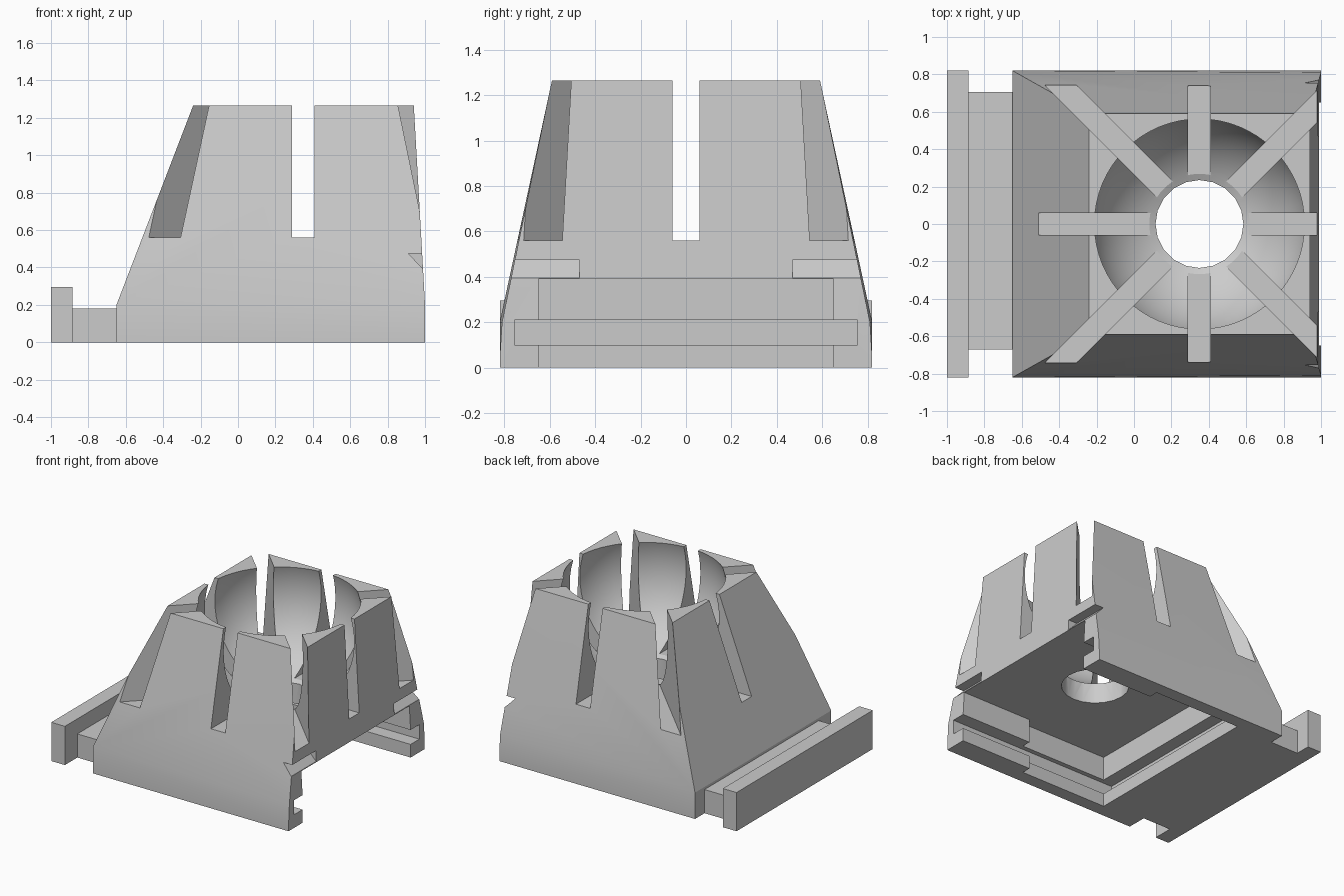
import bpy, bmesh, math
from mathutils import Matrix

cube = bpy.data.objects.get("Cube")
if cube:
    bpy.data.objects.remove(cube, do_unlink=True)

grey = bpy.data.materials.new("plain grey")
grey.use_nodes = True
COLOUR = (0.6, 0.6, 0.6, 1)
grey.diffuse_color = COLOUR
grey.node_tree.nodes["Principled BSDF"].inputs["Base Color"].default_value = COLOUR

CX = 0.35          # socket axis
TOP = 1.265


def add_object(name, bm):
    bmesh.ops.recalc_face_normals(bm, faces=bm.faces)
    mesh = bpy.data.meshes.new(name)
    bm.to_mesh(mesh)
    bm.free()
    mesh.materials.append(grey)
    obj = bpy.data.objects.new(name, mesh)
    bpy.context.collection.objects.link(obj)
    return obj


def hull(name, points):
    bm = bmesh.new()
    for p in points:
        bm.verts.new(p)
    bmesh.ops.convex_hull(bm, input=bm.verts)
    bmesh.ops.dissolve_limit(bm, angle_limit=0.002, verts=bm.verts, edges=bm.edges)
    return add_object(name, bm)


def box(name, x, y, z):
    return hull(name, [(a, b, c) for a in x for b in y for c in z])


def cut(target, cutter):
    mod = target.modifiers.new(cutter.name, 'BOOLEAN')
    mod.operation = 'DIFFERENCE'
    mod.solver = 'EXACT'
    mod.object = cutter
    bpy.context.view_layer.objects.active = target
    bpy.ops.object.modifier_apply(modifier=mod.name)
    bpy.data.objects.remove(cutter, do_unlink=True)


# Tapered housing
corners = []
for s in (-1, 1):
    corners += [(-0.65, s * 0.82, 0), (1, s * 0.82, 0),
                (-0.65, s * 0.82, 0.2), (1, s * 0.82, 0.04),
                (1, s * 0.81, 0.2),
                (-0.24, s * 0.59, TOP), (0.94, s * 0.59, TOP)]
housing = hull("housing", corners)

# Ball socket and drain hole
bm = bmesh.new()
bmesh.ops.create_uvsphere(bm, u_segments=64, v_segments=32, radius=0.59,
                          matrix=Matrix.Translation((CX, 0, 1.085)))
cut(housing, add_object("socket_cutter", bm))
bm = bmesh.new()
bmesh.ops.create_cone(bm, cap_ends=True, segments=20, radius1=0.235, radius2=0.235,
                      depth=0.6, matrix=Matrix.Translation((CX, 0, 0.5)))
cut(housing, add_object("hole_cutter", bm))

# Radial slots that split the socket into fingers
for i in range(4):
    slot = box("slot_cutter", (-2, 2), (-0.06, 0.06), (0.56, 1.6))
    slot.data.transform(Matrix.Translation((CX, 0, 0)) @ Matrix.Rotation(i * math.pi / 4, 4, 'Z'))
    cut(housing, slot)

# Underside pocket, wider at the rear, with a groove all round
cut(housing, box("pocket_front_cutter", (0.2, 1.2), (-0.65, 0.65), (-0.1, 0.39)))
cut(housing, box("pocket_rear_cutter", (-0.33, 0.4), (-0.72, 0.72), (-0.1, 0.39)))
cut(housing, box("groove_cutter", (-0.43, 1.2), (-0.755, 0.755), (0.1, 0.21)))

# Wedge notches on the open side
for s in (-1, 1):
    cut(housing, hull("notch_cutter", [(x, s * y, z) for y in (0.47, 0.9)
                      for x, z in ((0.91, 0.475), (0.987, 0.395), (1.1, 0.395), (1.1, 0.475))]))

bpy.ops.object.select_all(action='DESELECT')
housing.select_set(True)
bpy.context.view_layer.objects.active = housing
bpy.ops.object.shade_smooth_by_angle(angle=math.radians(20))

# Side rail on its stem
box("rail_stem", (-0.885, -0.65), (-0.67, 0.705), (0, 0.18))
box("rail", (-1, -0.885), (-0.82, 0.82), (0, 0.295))
